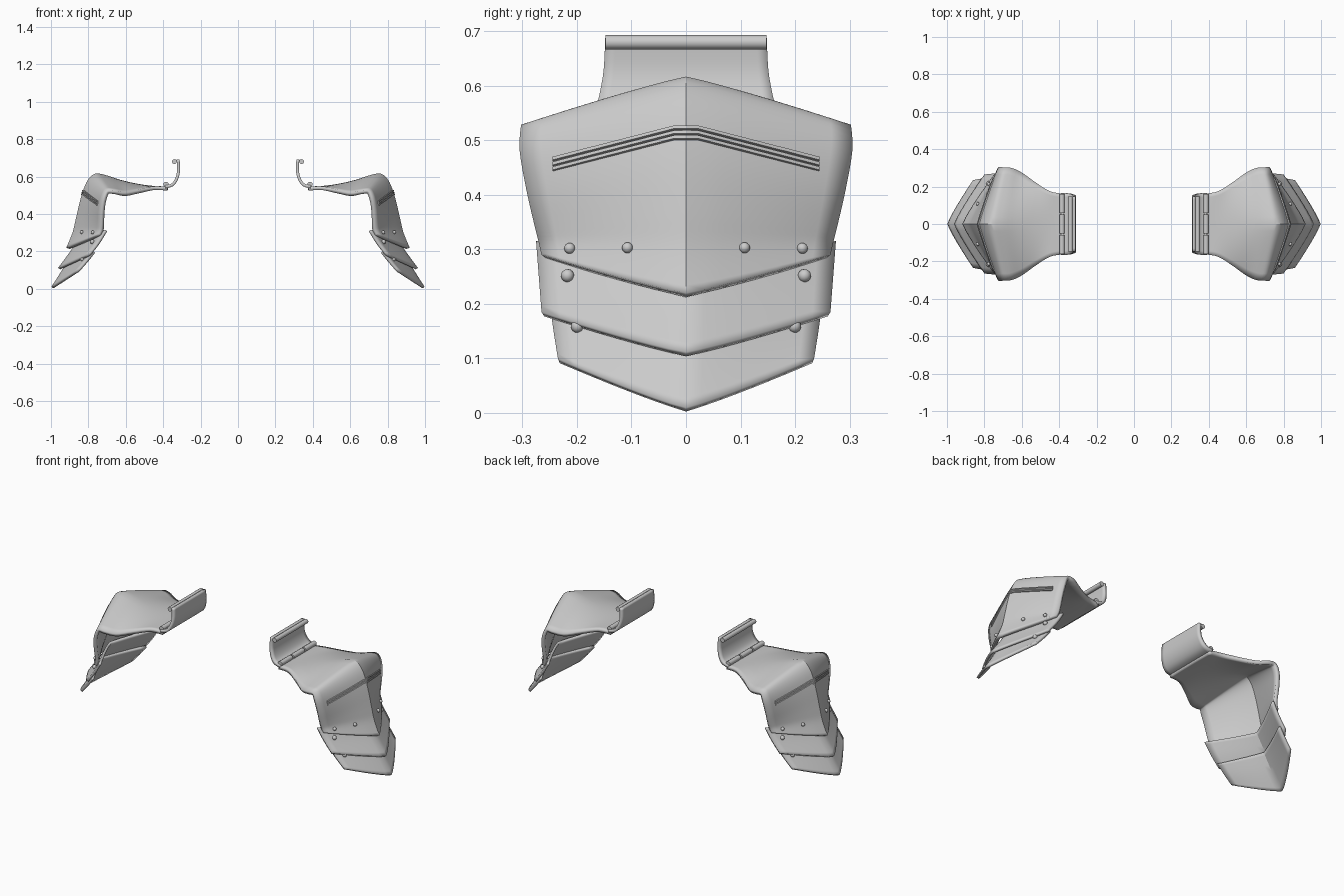
import bpy, bmesh
from mathutils import Vector, Matrix
from mathutils.bvhtree import BVHTree

if "Cube" in bpy.data.objects:
    bpy.data.objects.remove(bpy.data.objects["Cube"])


def finish(name, bm, thick=0.0, angle=0.5):
    # Every part is built on the +x side and mirrored to the other shoulder
    me = bpy.data.meshes.new(name)
    bm.to_mesh(me)
    bm.free()
    ob = bpy.data.objects.new(name, me)
    bpy.context.collection.objects.link(ob)
    bpy.ops.object.select_all(action='DESELECT')
    ob.select_set(True)
    bpy.context.view_layer.objects.active = ob
    bpy.ops.object.shade_smooth_by_angle(angle=angle)
    if thick:
        s = ob.modifiers.new("thickness", 'SOLIDIFY')
        s.thickness = thick
        s.offset = -1
    ob.modifiers.new("other_side", 'MIRROR').use_mirror_merge = False
    return ob


def smooth_rows(rows, n):
    # Catmull-Rom through the stations
    out = []
    for i in range(len(rows) - 1):
        quad = [rows[max(0, i - 1)], rows[i], rows[i + 1], rows[min(len(rows) - 1, i + 2)]]
        for s in range(n):
            t = s / n
            out.append([0.5 * (2 * b + (c - a) * t + (2 * a - 5 * b + 4 * c - d) * t * t
                               + (3 * b - a - 3 * c + d) * t ** 3) for a, b, c, d in zip(*quad)])
    return out + [rows[-1]]


def plate(name, rows, thick, n=4, half=8):
    # Station: centre x, centre z, edge x, edge y, edge z, curve power
    bm = bmesh.new()
    grid = []
    for cx, cz, ex, ey, ez, k in smooth_rows(rows, n):
        line = []
        for j in range(-half, half + 1):
            t = abs(j) / half
            f = t ** k
            line.append(bm.verts.new((cx + (ex - cx) * f, ey * j / half, cz + (ez - cz) * f)))
        grid.append(line)
    for a, b in zip(grid, grid[1:]):
        for j in range(2 * half):
            bm.faces.new((a[j], b[j], b[j + 1], a[j + 1]))
    bm.normal_update()
    tree = BVHTree.FromBMesh(bm)
    finish(name, bm, thick)
    return tree


def on_surface(tree, y, z):
    hit, normal, _, _ = tree.ray_cast(Vector((2, y, z)), Vector((-1, 0, 0)))
    return (hit, normal) if hit else (Vector((0.73, y, z)), Vector((1, 0, 0)))


def rods(name, spans, x, z, r):
    # Rods running along y
    bm = bmesh.new()
    for y0, y1 in spans:
        m = Matrix.Translation((x, (y0 + y1) / 2, z)) @ Matrix.Rotation(1.570796, 4, 'X')
        bmesh.ops.create_cone(bm, cap_ends=True, segments=16, radius1=r, radius2=r,
                              depth=y1 - y0, matrix=m)
    finish(name, bm)


def rivets(name, tree, spots, r):
    bm = bmesh.new()
    for y, z in spots:
        for s in (-1, 1):
            p, nrm = on_surface(tree, s * y, z)
            bmesh.ops.create_uvsphere(bm, u_segments=12, v_segments=8, radius=r,
                                      matrix=Matrix.Translation(p + nrm * r * 0.3))
    finish(name, bm, angle=1.0)


# Main shoulder plate: neck end, over the ridge, down the arm
main = plate("shoulder_plate", [
    (.375, .548, .375, .162, .545, 2), (.45, .55, .45, .175, .548, 2),
    (.54, .562, .53, .225, .53, 2), (.63, .583, .60, .275, .515, 1.6),
    (.715, .610, .655, .300, .525, 1.2), (.768, .614, .70, .303, .525, 1.1),
    (.81, .57, .722, .305, .48, 1.1), (.842, .48, .732, .293, .41, 1.1),
    (.868, .37, .734, .277, .34, 1.1), (.885, .30, .737, .27, .312, 1.1),
    (.918, .22, .748, .265, .29, 1.15)], 0.02)

# Overlapping arm lames
upper = plate("upper_lame", [
    (.835, .30, .71, .275, .315, 1.15), (.89, .21, .75, .27, .25, 1.15),
    (.962, .112, .80, .265, .185, 1.15)], 0.014)
lower = plate("lower_lame", [
    (.885, .20, .775, .25, .20, 1.15), (.935, .11, .815, .243, .15, 1.15),
    (.998, .010, .86, .235, .10, 1.15)], 0.014)

# Upright neck guard
plate("neck_guard", [
    (.328, .69, .328, .148, .69, 1), (.326, .63, .326, .151, .63, 1),
    (.337, .588, .337, .158, .588, 1), (.357, .562, .357, .164, .562, 1),
    (.39, .553, .39, .165, .553, 1)], 0.016)
rods("neck_guard_rolled_edge", [(-.148, .148)], .340, .680, .013)
rods("hinge", [(-.16, -.06), (-.05, .05), (.06, .16)], .385, .558, .014)

# Three raised chevron bars following the plate
bm = bmesh.new()
N = 24
for top, end in ((.523, .466), (.514, .457), (.505, .448)):
    rings = []
    for i in range(-N // 2, N // 2 + 1):
        t = i / (N // 2)
        y = t * .243
        z = top + (end - top) * max(0, abs(t) - .08) / .92
        p, nrm = on_surface(main, y, z)
        side = Vector((0, 0, 1)) - nrm * nrm.z
        side.normalize()
        rings.append([bm.verts.new(p + side * a + nrm * b) for a, b in
                      ((-.005, -.004), (-.003, .006), (.003, .006), (.005, -.004))])
    for a, b in zip(rings, rings[1:]):
        for j in range(4):
            bm.faces.new((a[j], a[(j + 1) % 4], b[(j + 1) % 4], b[j]))
    bm.faces.new(rings[0])
    bm.faces.new(rings[-1])
bmesh.ops.recalc_face_normals(bm, faces=bm.faces)
finish("chevron_bars", bm)

# Rivets
rivets("shoulder_rivets", main, [(.106, .302), (.212, .301)], .010)
rivets("upper_lame_rivets", upper, [(.216, .25)], .012)
rivets("lower_lame_rivets", lower, [(.198, .157)], .012)
